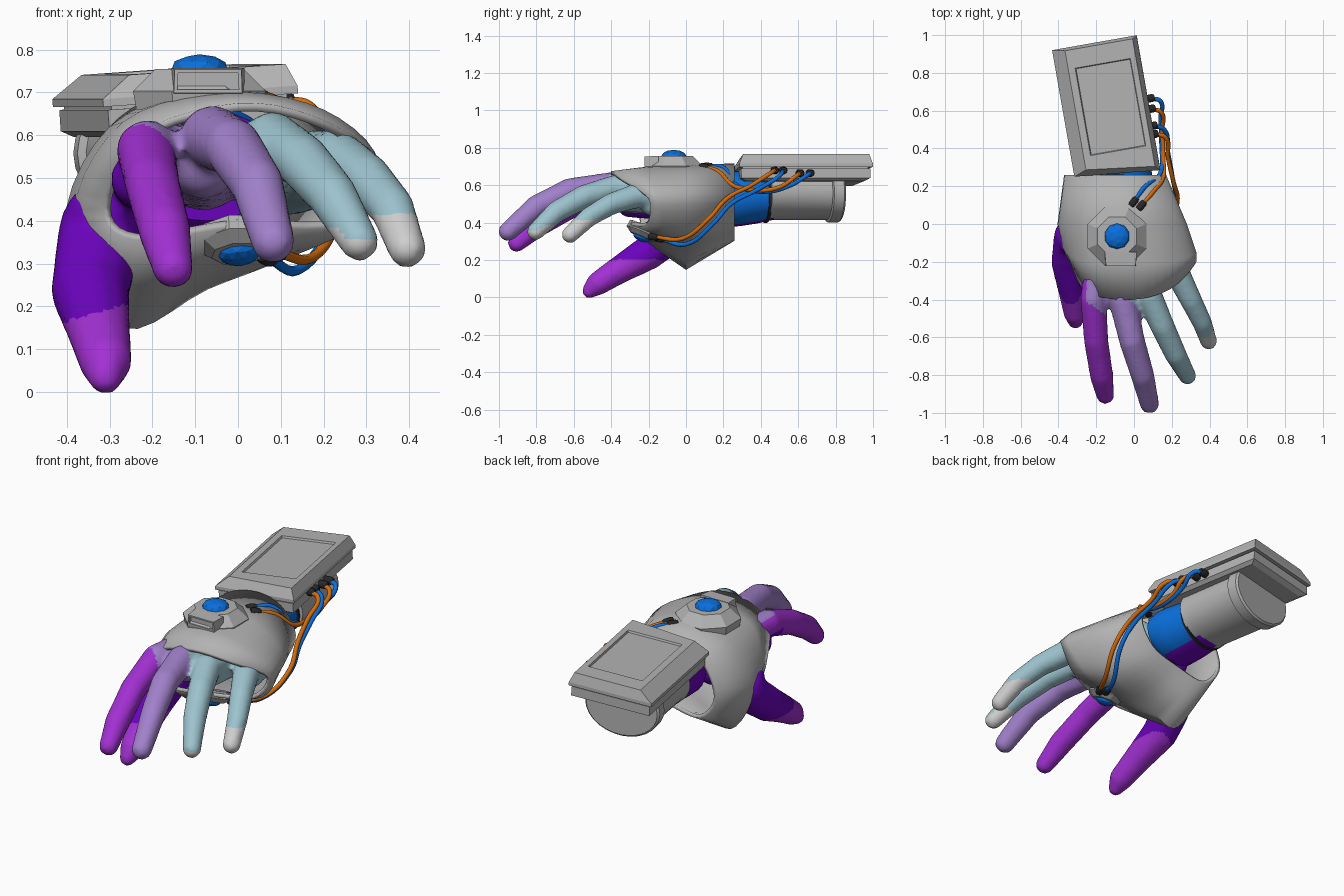
import bpy, bmesh, math
from mathutils import Vector, Matrix, kdtree

if "Cube" in bpy.data.objects:
    bpy.data.objects.remove(bpy.data.objects["Cube"])


def material(name, rgb):
    m = bpy.data.materials.new(name)
    m.diffuse_color = (*rgb, 1)
    m.use_nodes = True
    m.node_tree.nodes["Principled BSDF"].inputs["Base Color"].default_value = m.diffuse_color
    return m


GRAY = material("armor gray", (0.45, 0.45, 0.45))
PALE = material("pale gray", (0.62, 0.62, 0.62))
VIOLET = material("deep violet", (0.15, 0.001, 0.52))
MAGENTA = material("magenta purple", (0.36, 0.03, 0.65))
LILAC = material("lilac", (0.36, 0.22, 0.60))
SKY = material("pale blue", (0.34, 0.55, 0.62))
BLUE = material("bright blue", (0.003, 0.16, 0.72))
ORANGE = material("orange", (0.66, 0.15, 0.004))
DARK = material("dark rubber", (0.02, 0.02, 0.02))


def finish(name, bm, mats, smooth=None, matrix=None):
    bmesh.ops.recalc_face_normals(bm, faces=bm.faces)
    if matrix:
        bm.transform(matrix)
    me = bpy.data.meshes.new(name)
    bm.to_mesh(me)
    bm.free()
    for m in mats:
        me.materials.append(m)
    ob = bpy.data.objects.new(name, me)
    bpy.context.collection.objects.link(ob)
    if smooth:
        smooth_object(ob, smooth)
    return ob


def smooth_object(ob, angle):
    bpy.ops.object.select_all(action='DESELECT')
    ob.select_set(True)
    bpy.context.view_layer.objects.active = ob
    bpy.ops.object.shade_smooth_by_angle(angle=math.radians(angle))


def loft(rings, caps=True):
    """Skin a series of closed rings."""
    bm = bmesh.new()
    vs = [[bm.verts.new(p) for p in ring] for ring in rings]
    n = len(vs[0])
    for a, b in zip(vs, vs[1:]):
        for i in range(n):
            bm.faces.new((a[i], a[(i + 1) % n], b[(i + 1) % n], b[i]))
    if caps:
        bm.faces.new(vs[0])
        bm.faces.new(vs[-1])
    return bm


def catmull(p0, p1, p2, p3, t):
    return 0.5 * (2 * p1 + (p2 - p0) * t + (2 * p0 - 5 * p1 + 4 * p2 - p3) * t * t
                  + (3 * p1 - p0 - 3 * p2 + p3) * t ** 3)


def lathe(levels, n, turn=0.0):
    """Rings of n sides around z from (radius, height) pairs."""
    return loft([[(r * math.cos(turn + math.tau * i / n), r * math.sin(turn + math.tau * i / n), z)
                  for i in range(n)] for r, z in levels])


# Glove shell: eight points around each of four cross-sections, front rim first
sections = [
    [(0, -.40, .675), (.2, -.34, .635), (.33, -.2, .53), (.24, -.21, .39),
     (0, -.31, .385), (-.24, -.28, .355), (-.315, -.25, .43), (-.235, -.37, .60)],
    [(-.03, -.2, .70), (.2, -.2, .66), (.33, -.15, .53), (.23, -.12, .36),
     (0, -.16, .315), (-.25, -.14, .25), (-.38, -.12, .42), (-.27, -.2, .63)],
    [(-.06, 0, .705), (.15, 0, .668), (.28, 0, .53), (.15, 0, .34),
     (-.07, 0, .24), (-.27, 0, .15), (-.405, 0, .38), (-.3, 0, .62)],
    [(-.09, .26, .715), (.08, .26, .68), (.17, .26, .54), (.09, .26, .39),
     (-.08, .26, .33), (-.27, .26, .31), (-.37, .26, .45), (-.28, .26, .64)]]
rings = []
for s in sections:
    pts = [Vector(p) for p in s]
    rings.append([catmull(pts[i - 1], pts[i], pts[(i + 1) % 8], pts[(i + 2) % 8], k / 5)
                  for i in range(8) for k in range(5)])
glove = finish("glove_shell", loft(rings, caps=False), [GRAY], 45)
shell = glove.modifiers.new("thickness", 'SOLIDIFY')
shell.thickness, shell.offset = 0.02, -1

# Hand: chains of (x, y, z, radius) for fingers and palm, fused into one skin
chains = [
    ("index", [(-.17, -.1, .56, .08), (-.215, -.4, .565, .072), (-.20, -.62, .485, .067),
               (-.172, -.8, .38, .064), (-.152, -.905, .29, .05)]),
    ("middle", [(-.05, -.1, .57, .08), (-.06, -.4, .595, .077), (-.01, -.62, .57, .07),
                (.045, -.8, .485, .064), (.082, -.952, .352, .053)]),
    ("ring", [(.06, -.1, .56, .08), (.08, -.38, .585, .072), (.15, -.54, .54, .066),
              (.22, -.69, .46, .06), (.283, -.805, .352, .048)]),
    ("little", [(.18, -.08, .54, .075), (.23, -.26, .545, .069), (.30, -.4, .50, .06),
                (.36, -.52, .43, .054), (.395, -.62, .335, .047)]),
    ("thumb", [(-.32, -.09, .415, .082), (-.325, -.06, .37, .10), (-.33, -.1, .32, .102),
               (-.345, -.2, .24, .095), (-.325, -.36, .145, .076), (-.31, -.47, .075, .065),
               (-.31, -.515, .035, .042)]),
    ("index", [(-.2, .05, .5, .1), (-.225, -.3, .5, .075)]),
    ("middle", [(-.08, .1, .53, .11), (-.08, -.34, .53, .08)]),
    ("ring", [(.05, .1, .53, .1), (.06, -.32, .53, .075)]),
    ("little", [(.12, .05, .5, .09), (.2, -.18, .5, .07)])]
bm = bmesh.new()
samples = []
for key, path in chains:
    for a, b in zip(path, path[1:]):
        steps = max(3, int((Vector(b[:3]) - Vector(a[:3])).length / 0.018))
        for k in range(steps + 1):
            v = Vector(a).lerp(Vector(b), k / steps)
            samples.append((key, v.xyz))
            bmesh.ops.create_icosphere(bm, subdivisions=2, radius=v.w,
                                       matrix=Matrix.Translation(v.xyz))
hand = finish("hand", bm, [VIOLET, MAGENTA, LILAC, SKY, PALE])
skin = hand.modifiers.new("fuse", 'REMESH')
skin.mode, skin.voxel_size = 'VOXEL', 0.014
relax = hand.modifiers.new("relax", 'SMOOTH')
relax.factor, relax.iterations = 0.5, 4
fused = bpy.data.meshes.new_from_object(hand.evaluated_get(bpy.context.evaluated_depsgraph_get()))
hand.modifiers.clear()
hand.data = fused
fused.materials.clear()
for m in (VIOLET, MAGENTA, LILAC, SKY, PALE):
    fused.materials.append(m)

# Hand colours: nearest finger, then height and reach
tree = kdtree.KDTree(len(samples))
for i, (_, co) in enumerate(samples):
    tree.insert(co, i)
tree.balance()
for f in fused.polygons:
    c, key = f.center, samples[tree.find(f.center)[1]][0]
    if key == "thumb":
        f.material_index = 1 if c.z < 0.185 + 0.3 * (c.x + 0.33) else 0
    elif key == "index":
        f.material_index = 1
        if c.y > -0.42 - 0.7 * (c.x + 0.24) and c.z > 0.5 and c.x > -0.25:
            f.material_index = 2
        elif c.y > -0.46 and c.z < 0.54:
            f.material_index = 0
    elif key == "middle":
        f.material_index = 3 if c.z > 0.5 and c.x > -0.03 - 0.9 * (c.y + 0.39) else 2
    elif key == "ring":
        f.material_index = 4 if c.z < 0.385 and f.normal.z < 0.1 and c.y < -0.7 else 3
    else:
        f.material_index = 4 if c.y < -0.4 and c.z < 0.415 else 3
smooth_object(hand, 60)

# Forearm axis, shared by wrist, cuff and wrist computer
TURN = Matrix.Rotation(math.radians(10), 4, 'Z')
AXIS = Matrix.Translation((-.15, .625, 0)) @ TURN


def sleeve(name, stations, mats, n=28, smooth=35):
    """Elliptical tube along the forearm from (y, z, rx, rz) stations."""
    rings = [[(rx * math.cos(math.tau * i / n), y, z + rz * math.sin(math.tau * i / n))
              for i in range(n)] for y, z, rx, rz in stations]
    return finish(name, loft(rings), mats, smooth, AXIS)


wrist = sleeve("wrist", [(-.44, .53, .17, .13), (-.40, .525, .18, .15), (-.33, .53, .178, .147),
                         (-.25, .535, .168, .14), (-.16, .545, .16, .13)], [VIOLET, BLUE])
for f in wrist.data.polygons:
    f.material_index = int(f.normal.x + 0.3 * f.normal.z > 0 and f.normal.y > -0.9)
sleeve("wrist_seal", [(-.212, .54, .174, .141), (-.195, .54, .174, .141)], [DARK])
sleeve("forearm_cuff", [(-.2, .55, .17, .12), (-.2, .552, .19, .143), (-.17, .555, .185, .14),
                        (.13, .56, .185, .145), (.135, .558, .205, .157), (.19, .558, .205, .157),
                        (.2, .558, .195, .147)], [GRAY])

# Wrist computer: stacked rectangles up to a recessed screen, near edge cut at a slant
levels = [(-.073, -.19, .195, -.30, .30), (-.058, -.215, .215, -.328, .328),
          (-.008, -.215, .215, -.328, .328), (-.008, -.205, .205, -.318, .318),
          (0, -.205, .205, -.318, .318), (0, -.2275, .2275, -.34, .34),
          (.018, -.2275, .2275, -.34, .34), (.07, -.157, .207, -.315, .325),
          (.07, -.12, .178, -.245, .225), (.06, -.116, .174, -.241, .221)]
box = [[(x0, y0, z), (x1, y0 - (.045 if y0 < -.28 else 0), z), (x1, y1, z), (x0, y1, z)]
       for z, x0, x1, y0, y1 in levels]
finish("wrist_computer", loft(box), [GRAY], None, Matrix.Translation((-.15, .625, .682)) @ TURN
       @ Matrix.Rotation(math.radians(-4), 4, 'Y'))


# Faceted mounts with a gem, above and below the hand
def aim(co, direction):
    return (Matrix.Translation(co)
            @ Vector(direction).to_track_quat('Z', 'Y').to_matrix().to_4x4())


def mount(name, place, r, h, gem):
    finish(name + "_mount", lathe([(r * .95, -.03), (r, .2 * h), (r * .66, h), (r * .5, h)], 8,
                                  math.pi / 8), [GRAY], None, place)
    bm = bmesh.new()
    bmesh.ops.create_icosphere(bm, subdivisions=2, radius=1)
    finish(name + "_gem", bm, [BLUE], None,
           place @ Matrix.Translation((0, 0, h)) @ Matrix.Diagonal((gem, gem, gem * .5, 1)))


mount("top", Matrix.Translation((-.09, -.065, .69)), .168, .065, .068)
mount("palm", aim((0, -.225, .35), (.08, -.4, -.92)), .10, .03, .048)

# Slotted tab in front of the top mount
slot = [[(-b, y, z0), (b, y, z0), (t, y, z1), (-t, y, z1)] for y, z0, z1, b, t in (
    (.03, 0, .062, .085, .085), (-.045, .003, .058, .08, .078),
    (-.045, .012, .05, .072, .07), (-.03, .012, .05, .072, .07))]
finish("top_tab", loft(slot), [GRAY], None, Matrix.Translation((-.07, -.178, .695)))


# Cables with dark plugs at both ends
def plug(name, co, direction):
    finish(name, lathe([(.016, -.03), (.021, -.02), (.021, .012), (.016, .025)], 10), [DARK], 40,
           aim(co, direction))


def cable(name, points, mat):
    cu = bpy.data.curves.new(name, 'CURVE')
    cu.dimensions = '3D'
    cu.bevel_depth, cu.bevel_resolution, cu.resolution_u = 0.012, 2, 6
    sp = cu.splines.new('BEZIER')
    sp.bezier_points.add(len(points) - 1)
    for bp, co in zip(sp.bezier_points, points):
        bp.co = co
        bp.handle_left_type = bp.handle_right_type = 'AUTO'
    cu.materials.append(mat)
    bpy.context.collection.objects.link(bpy.data.objects.new(name, cu))
    p = [Vector(q) for q in points]
    plug(name + "_start_plug", p[0], p[1] - p[0])
    plug(name + "_end_plug", p[-1], (1, .2, 0))


cable("upper_cable_blue", [(0, .12, .70), (.06, .20, .695), (.14, .27, .60), (.145, .42, .565),
                           (.14, .56, .60), (.14, .65, .655), (.085, .665, .665)], BLUE)
cable("upper_cable_orange", [(.04, .10, .695), (.10, .17, .675), (.155, .25, .60),
                             (.155, .35, .575), (.15, .5, .59), (.145, .59, .65),
                             (.09, .61, .665)], ORANGE)
cable("lower_cable_blue", [(.07, -.14, .315), (.14, 0, .285), (.215, .15, .40), (.205, .24, .50),
                           (.18, .38, .575), (.16, .5, .65), (.10, .52, .68)], BLUE)
cable("lower_cable_orange", [(.09, -.17, .325), (.175, -.02, .315), (.23, .12, .42),
                             (.21, .22, .53), (.18, .35, .60), (.165, .46, .67),
                             (.105, .475, .68)], ORANGE)
